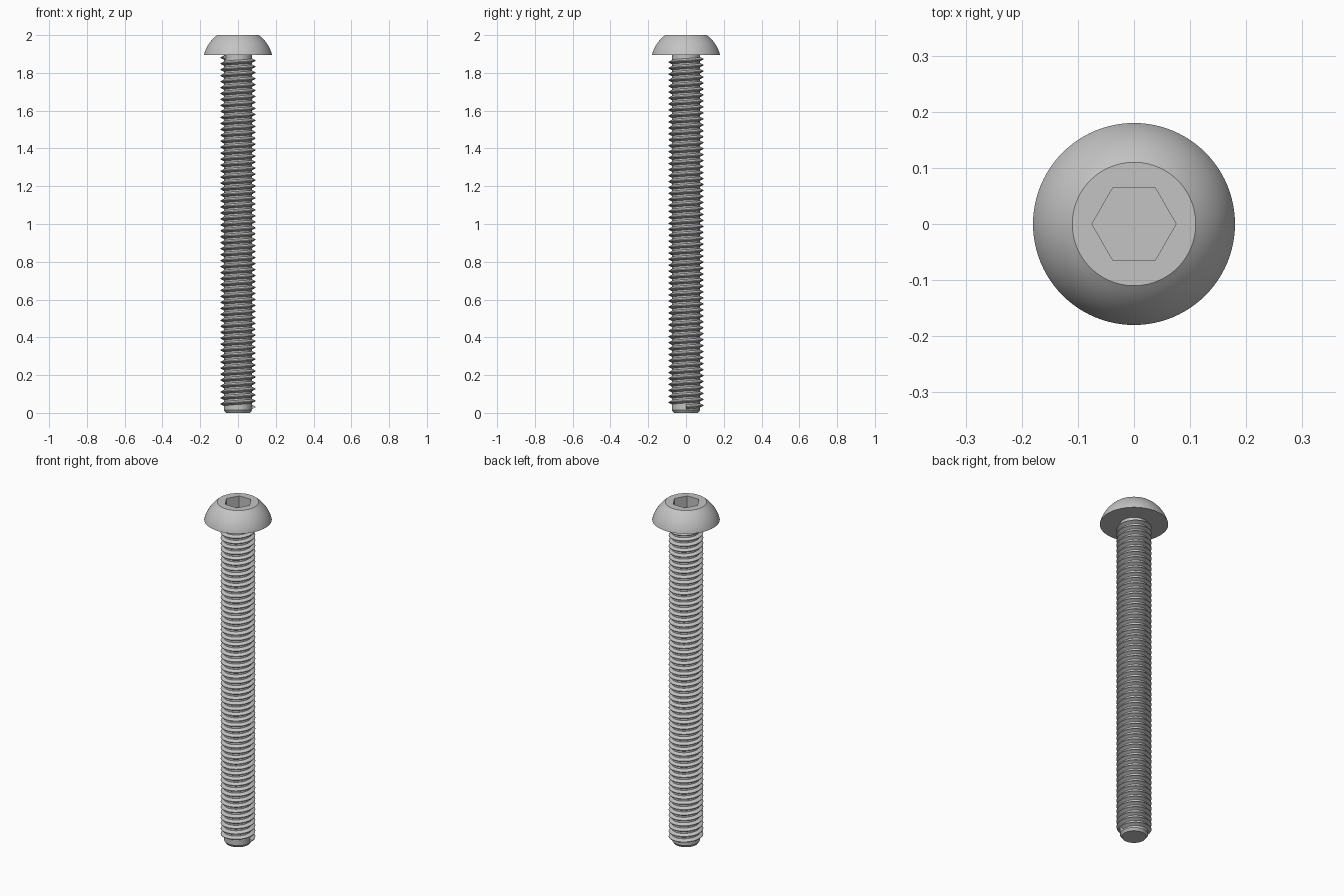
import bpy, bmesh
from math import sin, cos, pi, sqrt, radians

cube = bpy.data.objects.get("Cube")
if cube:
    bpy.data.objects.remove(cube)

steel = bpy.data.materials.new("steel_grey")
steel.use_nodes = True
grey = (0.55, 0.55, 0.55, 1)
steel.diffuse_color = grey
steel.node_tree.nodes["Principled BSDF"].inputs["Base Color"].default_value = grey

SEGS = 96
HEAD_Z, TOP_Z = 1.896, 2.0
HEAD_R, FLAT_R = 0.18, 0.11
SOCKET_R, SOCKET_Z = 0.075, 1.935
CORE_R, CREST_R = 0.074, 0.092
PITCH, TURNS, START_Z = 0.0316, 58.6, 0.032


def finish(bm, name):
    bmesh.ops.recalc_face_normals(bm, faces=bm.faces)
    mesh = bpy.data.meshes.new(name)
    bm.to_mesh(mesh)
    bm.free()
    mesh.materials.append(steel)
    mesh.shade_smooth()
    mesh.set_sharp_from_angle(angle=radians(30))
    obj = bpy.data.objects.new(name, mesh)
    bpy.context.collection.objects.link(obj)
    return obj


def round_shape(angle):
    return 1.0


def hex_shape(angle):
    # distance to a hexagon's side, with its corners on the x axis
    return cos(pi / 6) / cos(angle % (pi / 3) - pi / 6)


def skin(bm, loops, closed):
    for a, b in zip(loops, loops[1:]):
        n = len(a)
        for i in range(n if closed else n - 1):
            j = (i + 1) % n
            bm.faces.new((a[i], a[j], b[j], b[i]))
    bm.faces.new(loops[0])
    bm.faces.new(loops[-1])


def lathe(name, rings):
    bm = bmesh.new()
    loops = []
    for r, z, shape in rings:
        angles = [2 * pi * i / SEGS for i in range(SEGS)]
        loops.append([bm.verts.new((r * shape(a) * cos(a), r * shape(a) * sin(a), z))
                      for a in angles])
    skin(bm, loops, True)
    return finish(bm, name)


# Domed head with a hexagonal socket
height = TOP_Z - HEAD_Z
drop = ((HEAD_R ** 2 - FLAT_R ** 2) / height - height) / 2
ball_r = sqrt(HEAD_R ** 2 + drop ** 2)
rings = []
for i in range(13):
    h = height * i / 12
    rings.append((sqrt(ball_r ** 2 - (h + drop) ** 2), HEAD_Z + h, round_shape))
rings += [(SOCKET_R, TOP_Z, hex_shape), (SOCKET_R, SOCKET_Z, hex_shape)]
lathe("head", rings)

# Plain core with a bevelled tip
lathe("shank", [(0.064, 0, round_shape), (CORE_R, 0.014, round_shape),
                (CORE_R, HEAD_Z + 0.005, round_shape)])

# Helical ridge wound around the core
bm = bmesh.new()
section = [(CORE_R - 0.002, -0.0125), (CREST_R, -0.002),
           (CREST_R, 0.002), (CORE_R - 0.002, 0.0125)]
steps = 48
loops = []
for i in range(int(TURNS * steps) + 1):
    a = 2 * pi * i / steps
    z = START_Z + PITCH * i / steps
    loops.append([bm.verts.new((r * cos(a), r * sin(a), z + dz)) for r, dz in section])
skin(bm, loops, True)
finish(bm, "thread")
